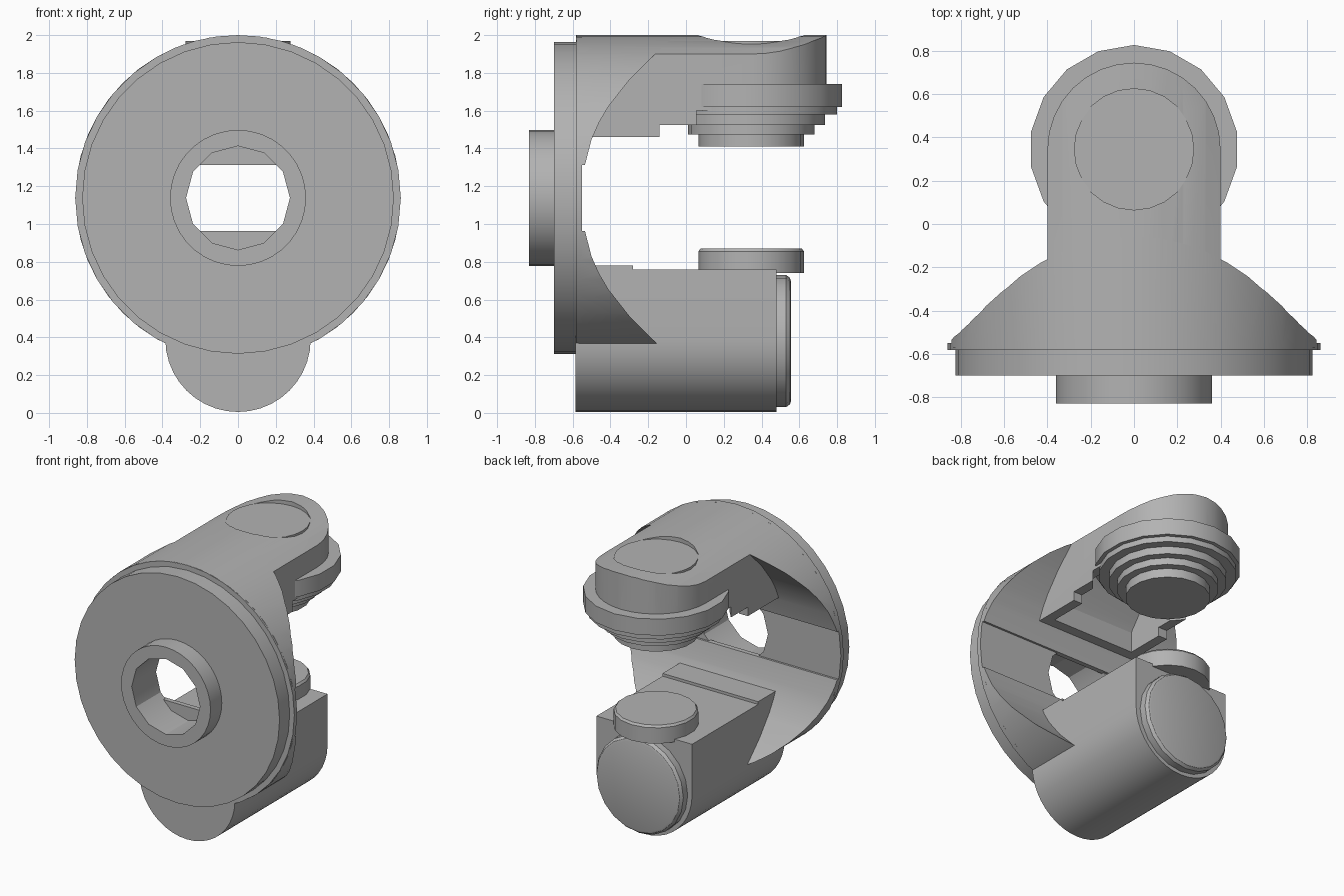
import bpy, bmesh, math
from mathutils import Matrix

if "Cube" in bpy.data.objects:
    bpy.data.objects.remove(bpy.data.objects["Cube"])

grey = bpy.data.materials.new("light_grey")
grey.use_nodes = True
grey.diffuse_color = (0.45, 0.45, 0.45, 1)
grey.node_tree.nodes["Principled BSDF"].inputs["Base Color"].default_value = (0.45, 0.45, 0.45, 1)

AXIS_Z = 1.138      # height of the main axis
RIM = 0.862         # radius of the main body
PAD_Y = 0.345       # depth of the vertical pad axis


def finish(name, bm, matrix=Matrix()):
    bm.transform(matrix)
    bmesh.ops.recalc_face_normals(bm, faces=bm.faces)
    mesh = bpy.data.meshes.new(name)
    bm.to_mesh(mesh)
    bm.free()
    mesh.materials.append(grey)
    obj = bpy.data.objects.new(name, mesh)
    bpy.context.collection.objects.link(obj)
    return obj


def lathe(name, profile, sides, matrix):
    """Stack of (radius, height) rings around local z, capped at both ends."""
    bm = bmesh.new()
    rings = []
    for r, h in profile:
        angles = [2 * math.pi * i / sides + math.pi / 2 for i in range(sides)]
        rings.append([bm.verts.new((r * math.cos(a), r * math.sin(a), h)) for a in angles])
    for low, high in zip(rings, rings[1:]):
        for i in range(sides):
            j = (i + 1) % sides
            bm.faces.new((low[i], low[j], high[j], high[i]))
    bm.faces.new(rings[0])
    bm.faces.new(rings[-1])
    return finish(name, bm, matrix)


def upright(name, profile, sides=18):
    return lathe(name, profile, sides, Matrix.Translation((0, PAD_Y, 0)))


def along_y(name, profile, sides=36, z=AXIS_Z):
    # local z becomes world y
    turn = Matrix.Rotation(-math.pi / 2, 4, "X")
    return lathe(name, profile, sides, Matrix.Translation((0, 0, z)) @ turn)


def extrude(name, points, start, end, place):
    """Extrude a 2D outline; place maps (u, v, w) to world coordinates."""
    bm = bmesh.new()
    a, b = [[bm.verts.new(place(u, v, w)) for u, v in points] for w in (start, end)]
    bm.faces.new(a)
    bm.faces.new(b)
    for i in range(len(points)):
        j = (i + 1) % len(points)
        bm.faces.new((a[i], a[j], b[j], b[i]))
    return finish(name, bm)


def box(name, x, y0, y1, z0, z1):
    return extrude(name, [(-x, y0), (x, y0), (x, y1), (-x, y1)], z0, z1, lambda u, v, w: (u, v, w))


def combine(obj, cutter, operation="DIFFERENCE"):
    mod = obj.modifiers.new("cut", "BOOLEAN")
    mod.operation, mod.object, mod.solver = operation, cutter, "EXACT"
    bpy.context.view_layer.objects.active = obj
    bpy.ops.object.modifier_apply(modifier=mod.name)
    bpy.data.objects.remove(cutter)


def body_cylinder():
    return along_y("body_cutter", [(RIM, -0.585), (RIM, 0.9)], 48)


parts = []

# Front disc with collar and rear rim, bored through
disc = along_y("front_disc", [(0.36, -0.83), (0.36, -0.7), (0.825, -0.7), (0.825, -0.583),
                              (RIM, -0.583), (RIM, -0.55)])
combine(disc, along_y("bore_cutter", [(0.275, -1), (0.275, 0)], 12))
parts.append(disc)

# Curved shoulders above and below the opening
curve = [(-0.535, 0.175), (-0.5, 0.31), (-0.46, 0.4), (-0.41, 0.485),
         (-0.3, 0.625), (-0.16, 0.765), (-0.05, 0.87)]
outline = [(-0.57, 0.175)] + curve + [(-0.57, 0.87)]
for name, sign in (("upper_shoulder", 1), ("lower_shoulder", -1)):
    shoulder = extrude(name, outline, -0.9, 0.9, lambda u, v, w: (w, u, AXIS_Z + sign * v))
    combine(shoulder, body_cylinder(), "INTERSECT")
    parts.append(shoulder)

# Upper arm: round-ended, with the crown following the body cylinder
end = [(0.4 * math.cos(math.pi * i / 16), PAD_Y + 0.4 * math.sin(math.pi * i / 16)) for i in range(17)]
upper = extrude("upper_arm", [(-0.4, -0.58), (0.4, -0.58)] + end, 1.46, 2.1, lambda u, v, w: (u, v, w))
combine(upper, body_cylinder(), "INTERSECT")
combine(upper, box("step_cutter", 0.6, -0.14, 1, 1.3, 1.525))
combine(upper, box("pocket_cutter", 0.33, -0.42, 0.06, 1.3, 1.8))
combine(upper, upright("round_cutter", [(0.5, 1.3), (0.5, 1.6)]))
combine(upper, upright("crown_cutter", [(0.28, 1.968), (0.28, 2.2)], 24))
parts.append(upper)
parts.append(upright("crown_plate", [(0.278, 1.9), (0.278, 1.97)], 24))

# Stepped bearing stack under the upper arm
parts.append(upright("upper_bearing", [
    (0.28, 1.41), (0.28, 1.475), (0.335, 1.475), (0.335, 1.525), (0.39, 1.525), (0.39, 1.58),
    (0.455, 1.58), (0.455, 1.62), (0.482, 1.62), (0.482, 1.74)]))

# Lower arm: flat top, half-round underside
R = 0.385
under = [(R * math.cos(math.pi * i / 20), 0.39 - R * math.sin(math.pi * i / 20)) for i in range(21)]
parts.append(extrude("lower_arm", under + [(-R, 0.76), (R, 0.76)], -0.585, 0.48,
                     lambda u, v, w: (u, w, v)))
parts.append(box("lower_arm_step", R, -0.56, -0.28, 0.7, 0.78))

# Rounded end cap and bearing pad on the lower arm
parts.append(along_y("end_cap", [(0.35, 0.45), (0.35, 0.53), (0.335, 0.55), (0.32, 0.555)], 20, 0.38))
parts.append(upright("lower_pad", [(0.28, 0.74), (0.28, 0.855), (0.268, 0.87)]))

# Smooth shading with sharp edges
bpy.ops.object.select_all(action="DESELECT")
for part in parts:
    part.select_set(True)
bpy.context.view_layer.objects.active = disc
bpy.ops.object.shade_smooth_by_angle(angle=math.radians(30))
